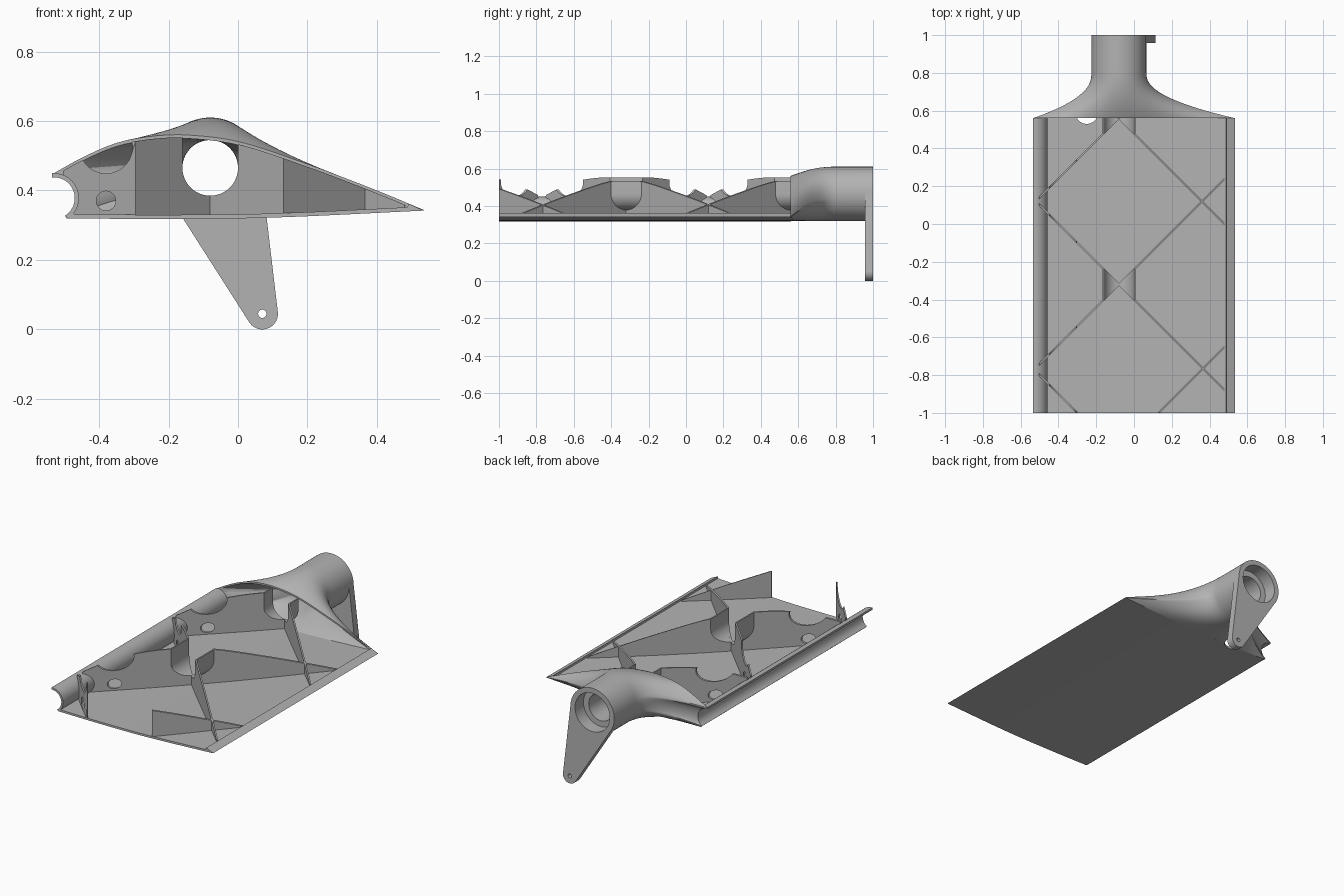
import bpy, bmesh, math
from math import sin, cos, radians
from mathutils import Vector

if "Cube" in bpy.data.objects:
    bpy.data.objects.remove(bpy.data.objects["Cube"])

grey = bpy.data.materials.new("plain_grey")
grey.use_nodes = True
COLOUR = (0.45, 0.45, 0.45, 1)
grey.diffuse_color = COLOUR
grey.node_tree.nodes["Principled BSDF"].inputs["Base Color"].default_value = COLOUR

FRONT, CAP, END = -1.0, 0.56, 1.0
BORE = (-0.08, 0.465)
NOSE = (-0.53, 0.378)
TOP = [(-0.54, 0.444), (-0.45, 0.494), (-0.35, 0.537), (-0.25, 0.556), (-0.15, 0.56),
       (0, 0.541), (0.2, 0.476), (0.4, 0.4), (0.535, 0.344)]
BASE = [(-0.54, 0.32), (-0.2, 0.318), (0.1, 0.322), (0.535, 0.342)]


def curve(pts, x):
    """Smooth height through a few points."""
    x = min(max(x, pts[0][0]), pts[-1][0])
    i = max(k for k in range(len(pts) - 1) if pts[k][0] <= x)
    def slope(k):
        a, b = pts[max(k - 1, 0)], pts[min(k + 1, len(pts) - 1)]
        return (b[1] - a[1]) / (b[0] - a[0])
    (x0, z0), (x1, z1) = pts[i], pts[i + 1]
    w = x1 - x0
    t = (x - x0) / w
    return ((1 + 2 * t) * (1 - t) ** 2 * z0 + t * (1 - t) ** 2 * w * slope(i)
            + t * t * (3 - 2 * t) * z1 + t * t * (t - 1) * w * slope(i + 1))


def spread(a, b, n):
    return [a + (b - a) * i / (n - 1) for i in range(n)]


def nose_arc(inset, start, stop, n=14):
    return [(NOSE[0] + (0.06 + inset) * cos(radians(a)), NOSE[1] + (0.06 + inset) * sin(radians(a)))
            for a in spread(start, stop, n)]


def section(inset, x0=None, x1=None):
    """Airfoil outline, moved inwards; x0 and x1 cut it short."""
    tail = 0.535 - 5 * inset if x1 is None else x1
    lead = -0.535 + 4 * inset if x0 is None else x0
    pts = [(x, curve(TOP, x) - inset) for x in spread(tail, lead, 36)]
    start = lead
    if x0 is None:
        arc = nose_arc(inset, 95 - 3400 * inset, -58 + 1500 * inset)
        pts += arc
        start = arc[-1][0] + 0.005
    return pts + [(x, curve(BASE, x) + inset) for x in spread(start, tail, 36)]


def finish(name, bm, angle=30):
    bmesh.ops.remove_doubles(bm, verts=bm.verts, dist=0.00005)
    bmesh.ops.recalc_face_normals(bm, faces=bm.faces)
    mesh = bpy.data.meshes.new(name)
    bm.to_mesh(mesh)
    bm.free()
    obj = bpy.data.objects.new(name, mesh)
    bpy.context.collection.objects.link(obj)
    mesh.materials.append(grey)
    smooth(obj, angle)
    return obj


def smooth(obj, angle=30):
    bpy.ops.object.select_all(action='DESELECT')
    obj.select_set(True)
    bpy.context.view_layer.objects.active = obj
    bpy.ops.object.shade_smooth_by_angle(angle=radians(angle))


def loft(name, rings, closed=False, angle=30):
    """Skin rings of equal length; cap the ends or join them up."""
    bm = bmesh.new()
    loops = [[bm.verts.new(p) for p in ring] for ring in rings]
    pairs = list(zip(loops, loops[1:])) + ([(loops[-1], loops[0])] if closed else [])
    for a, b in pairs:
        for i in range(len(a)):
            j = (i + 1) % len(a)
            bm.faces.new((a[i], a[j], b[j], b[i]))
    if not closed:
        bm.faces.new(loops[0])
        bm.faces.new(loops[-1])
    return finish(name, bm, angle)


def circle(centre, r, n=48):
    return [(centre[0] + r * cos(a), centre[1] + r * sin(a))
            for a in (2 * math.pi * i / n for i in range(n))]


def prism(name, pts, y0, y1):
    return loft(name, [[(x, y, z) for x, z in pts] for y in (y0, y1)])


def cut(obj, cutters):
    for c in cutters:
        mod = obj.modifiers.new("cut", 'BOOLEAN')
        mod.operation, mod.solver, mod.object = 'DIFFERENCE', 'EXACT', c
    mesh = bpy.data.meshes.new_from_object(obj.evaluated_get(bpy.context.evaluated_depsgraph_get()))
    obj.modifiers.clear()
    obj.data = mesh
    smooth(obj)


# Cutters
slot = [(BORE[0] + 0.08 * cos(a), BORE[1] + 0.08 * sin(a)) for a in spread(-math.pi, 0, 25)]
slot += [(BORE[0] + 0.08, 0.7), (BORE[0] - 0.08, 0.7)]
spar_slot = prism("spar_slot_cutter", slot, -1.2, 0.7)
scoop = prism("scoop_cutter", circle((-0.38, 0.525), 0.076), -1.2, 0.7)
wire_hole = prism("wire_hole_cutter", circle((-0.38, 0.37), 0.028), -1.2, 0.7)
counterbore = prism("counterbore_cutter", circle(BORE, 0.115), 0.92, 1.1)
pin_hole = prism("pin_hole_cutter", circle((0.07, 0.045), 0.012, 24), 0.9, 1.1)
floor_hole = loft("floor_hole_cutter",
                  [[(x, y, z) for x, y in circle((-0.25, 0.59), 0.06)] for z in (0.25, 0.4)])
cutters = [spar_slot, scoop, wire_hole, counterbore, pin_hole, floor_hole]

# Lower skin with the hollow nose channel and the solid tail edge
skin = nose_arc(0, 95, -58) + [(x, curve(BASE, x)) for x in spread(-0.49, 0.535, 30)]
skin += [(0.49, curve(TOP, 0.49))]
skin += [(x, curve(BASE, x) + 0.012) for x in spread(0.488, -0.47, 30)]
skin += nose_arc(0.012, -38, 94)
lower_skin = prism("lower_skin", skin, FRONT, CAP)
cut(lower_skin, [floor_hole])

# Diagonal ribs: slope, offset of y = slope * x + offset, and x range
RIBS = [(1, 0.64, None, -0.08), (-1, 0.48, -0.08, 0.48), (1, -0.24, None, 0.48),
        (-1, -0.4, None, 0.48), (-1, -1.3, None, -0.295), (1, -1.13, 0.13, 0.48)]
for i, (slope, offset, x0, x1) in enumerate(RIBS):
    outline = section(0.008, x0, x1)
    rib = loft(f"rib_{i + 1}", [[(x, min(max(slope * x + offset + d, FRONT), CAP), z) for x, z in outline]
                                for d in (-0.0065, 0.0065)])
    cut(rib, [spar_slot, scoop, wire_hole])

# Curved spar cradles between crossing ribs
for yc in (-0.32, CAP):
    for side in (-1, 1):
        rings = []
        def station(c, s, r, z=None):
            x = BORE[0] + side * r * c
            w = abs(x - BORE[0])
            height = BORE[1] - r * s if z is None else z
            return [(x, max(yc - w, FRONT), height), (x, min(yc + w, CAP), height)]
        steps = [(1, 0, True)] + [(cos(a), sin(a), False) for a in spread(0, radians(86), 14)]
        for c, s, at_top in steps:
            z = curve(TOP, BORE[0] + side * 0.085) - 0.009 if at_top else None
            inner, outer = station(c, s, 0.08, z), station(c, s, 0.088, z)
            rings.append([inner[0], inner[1], outer[1], outer[0]])
        loft("spar_cradle", rings)

# Root fairing: airfoil flowing into a round tube, hollow inside
def blend(inset, r, y):
    pts = section(inset)
    s = 1 - (1 - min((y - CAP) / 0.24, 1)) ** 2.2
    angles = spread(-12, 165, 36) + spread(168, 200, 14) + spread(203, 346, 36)
    return [(x + (BORE[0] + r * cos(radians(a)) - x) * s, y,
             z + (BORE[1] + r * sin(radians(a)) - z) * s) for (x, z), a in zip(pts, angles)]


stations = spread(CAP, 0.8, 17)
shell = [blend(0, 0.145, y) for y in stations + [END]]
shell += [blend(0.01, r, y) for r, y in [(0.115, END), (0.115, 0.92), (0.08, 0.92)]]
shell += [blend(0.01, 0.08, y) for y in reversed(stations)]
fairing = loft("root_fairing", shell, closed=True)
cut(fairing, [floor_hole])

# Control arm: tangent outline round the tube and the pin
bm = bmesh.new()
for y in (0.957, END):
    for x, z in circle(BORE, 0.1445, 64) + circle((0.07, 0.045), 0.045, 40):
        bm.verts.new((x, y, z))
hull = bmesh.ops.convex_hull(bm, input=bm.verts)
bmesh.ops.delete(bm, geom=[v for v in bm.verts if not v.link_faces], context='VERTS')
bmesh.ops.dissolve_limit(bm, angle_limit=0.01, verts=bm.verts, edges=bm.edges)
arm = finish("control_arm", bm)
cut(arm, [counterbore, pin_hole])

for c in cutters:
    bpy.data.objects.remove(c)
